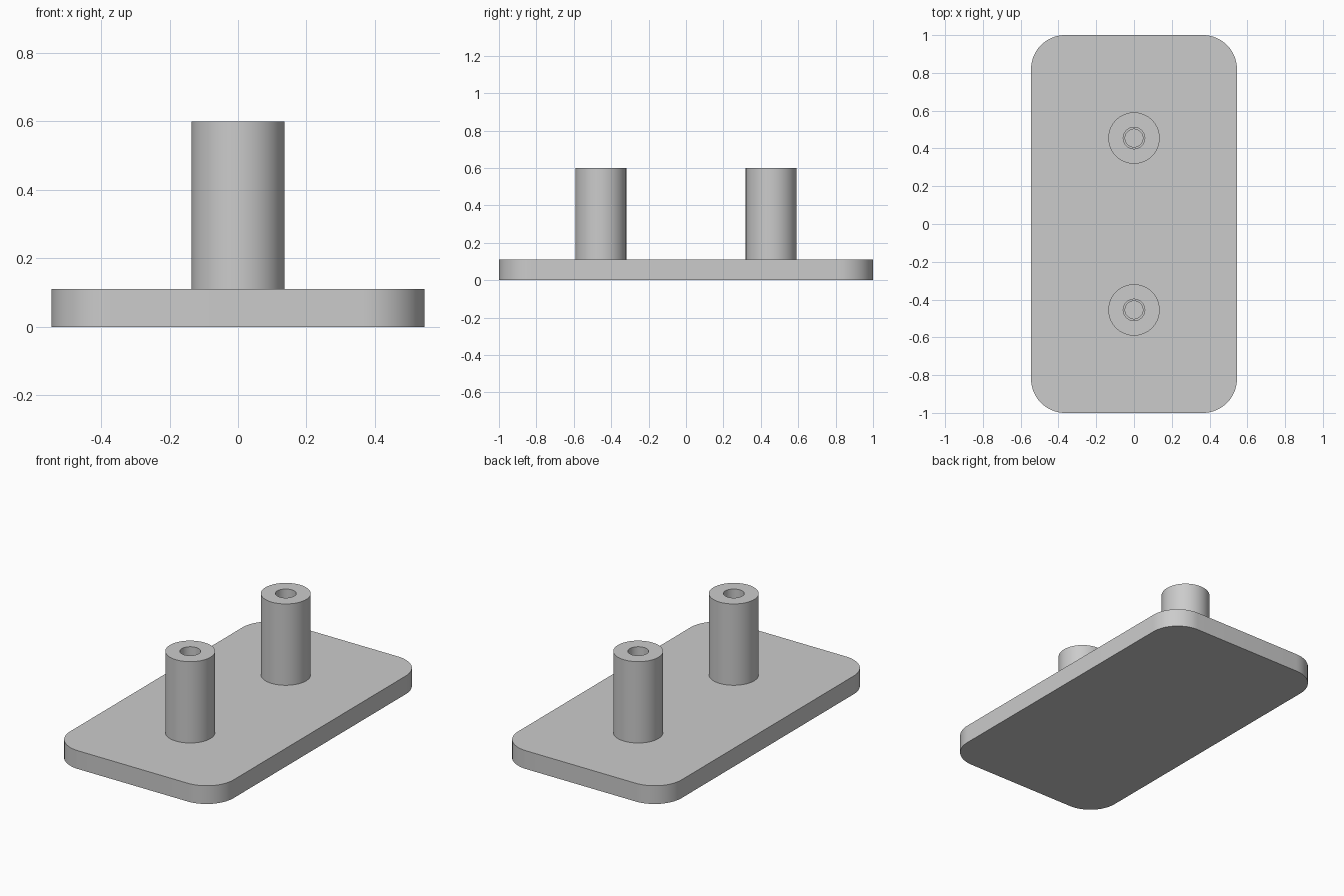
import bpy, bmesh, math

cube = bpy.data.objects.get("Cube")
if cube:
    bpy.data.objects.remove(cube, do_unlink=True)

WIDTH, LENGTH, THICK = 1.09, 2.0, 0.11
CORNER = 0.18
TOP = 0.6

grey = bpy.data.materials.new("light grey")
grey.use_nodes = True
colour = (0.6, 0.6, 0.6, 1)
grey.diffuse_color = colour
grey.node_tree.nodes["Principled BSDF"].inputs["Base Color"].default_value = colour


def finish(bm, name):
    bmesh.ops.recalc_face_normals(bm, faces=bm.faces)
    mesh = bpy.data.meshes.new(name)
    bm.to_mesh(mesh)
    bm.free()
    mesh.materials.append(grey)
    obj = bpy.data.objects.new(name, mesh)
    bpy.context.collection.objects.link(obj)
    bpy.ops.object.select_all(action="DESELECT")
    obj.select_set(True)
    bpy.context.view_layer.objects.active = obj
    bpy.ops.object.shade_smooth_by_angle(angle=math.radians(30))
    return obj


# Flat plate with rounded corners
def base_plate(steps=16):
    bm = bmesh.new()
    outline = []
    for quarter, (sx, sy) in enumerate([(1, 1), (-1, 1), (-1, -1), (1, -1)]):
        cx, cy = sx * (WIDTH / 2 - CORNER), sy * (LENGTH / 2 - CORNER)
        for i in range(steps + 1):
            a = (quarter + i / steps) * math.pi / 2
            outline.append(bm.verts.new((cx + CORNER * math.cos(a), cy + CORNER * math.sin(a), 0)))
    face = bm.faces.new(outline)
    top = bmesh.ops.extrude_face_region(bm, geom=[face], use_keep_orig=True)["geom"]
    verts = [v for v in top if isinstance(v, bmesh.types.BMVert)]
    bmesh.ops.translate(bm, verts=verts, vec=(0, 0, THICK))
    return finish(bm, "base_plate")


# Hollow post with a stepped blind hole, revolved from its profile
def post(name, y, sides=64):
    profile = [(0.136, THICK), (0.136, TOP), (0.057, TOP),
               (0.057, 0.35), (0.047, 0.35), (0.047, THICK + 0.002)]
    bm = bmesh.new()
    rings = []
    for r, z in profile:
        angles = [2 * math.pi * i / sides for i in range(sides)]
        rings.append([bm.verts.new((r * math.cos(a), y + r * math.sin(a), z)) for a in angles])
    for lower, upper in zip(rings, rings[1:]):
        for i in range(sides):
            j = (i + 1) % sides
            bm.faces.new((lower[i], lower[j], upper[j], upper[i]))
    bm.faces.new(rings[-1])
    bm.faces.new(rings[0])
    return finish(bm, name)


base_plate()
for label, side in (("front", -1), ("back", 1)):
    post(label + "_post", side * 0.455)
